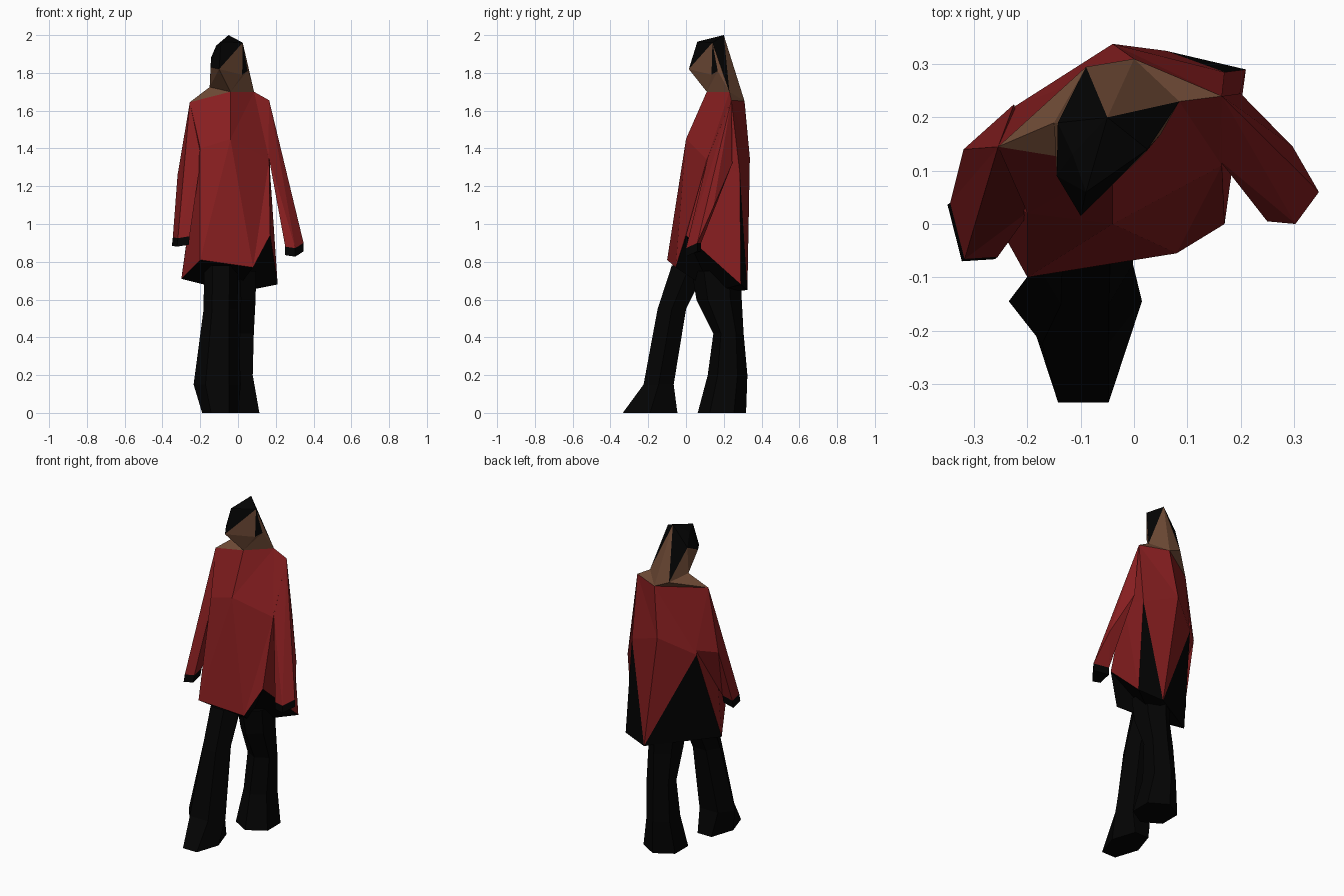
import bpy, bmesh, math

cube = bpy.data.objects.get("Cube")
if cube:
    bpy.data.objects.remove(cube)


def material(name, r, g, b):
    mat = bpy.data.materials.new(name)
    mat.use_nodes = True
    mat.diffuse_color = (r, g, b, 1)
    shader = mat.node_tree.nodes["Principled BSDF"]
    shader.inputs["Base Color"].default_value = (r, g, b, 1)
    shader.inputs["Roughness"].default_value = 0.9
    return mat


red = material("coat red", .24, .013, .014)
skin = material("brown skin", .16, .07, .037)
black = material("black cloth", .001, .001, .001)


def finish(name, bm, materials):
    bmesh.ops.recalc_face_normals(bm, faces=bm.faces)
    mesh = bpy.data.meshes.new(name)
    bm.to_mesh(mesh)
    bm.free()
    for mat in materials:
        mesh.materials.append(mat)
    obj = bpy.data.objects.new(name, mesh)
    bpy.context.collection.objects.link(obj)


def panels(name, points, materials, sections):
    """Fans of triangles between named landmarks; each section has one material."""
    bm = bmesh.new()
    verts = {}
    for mat, fans in sections:
        for fan in fans:
            keys = fan.split()
            for key in keys:
                if key not in verts:
                    verts[key] = bm.verts.new(points[key])
            for b, c in zip(keys[1:], keys[2:]):
                face = bm.faces.new([verts[keys[0]], verts[b], verts[c]])
                face.material_index = materials.index(mat)
    finish(name, bm, materials)


# Landmarks shared by the head and the coat
body = dict(
    top=(-.05, .2, 2), brow=(-.09, .06, 1.965), fringe=(-.1, .015, 1.82),
    temple=(-.145, .09, 1.83), crown_right=(-.115, .13, 1.945),
    ear=(-.143, .19, 1.88), sideburn=(.022, .135, 1.79),
    crown_left=(.025, .14, 1.96), cheek=(.05, .168, 1.81),
    throat=(-.04, .11, 1.7), jaw=(-.15, .19, 1.725),
    nape=(0, .31, 1.65), nape_right=(-.09, .295, 1.69), nape_left=(.085, .23, 1.7),
    shoulder_right=(-.255, .145, 1.645), shoulder_left=(.165, .24, 1.655),
    chest_right=(-.2, .02, 1.4), chest=(-.04, 0, 1.45), chest_left=(.165, .11, 1.34),
    back=(-.04, .338, 1.35), vent_right=(-.225, .22, 1.25), vent_left=(.17, .285, 1.27),
    hem_right=(-.2, -.1, .81), hem_front=(.08, -.055, .77), hem_left=(.17, 0, .94),
    tail_left=(.21, .29, .68), tail_back=(.06, .325, .65), tail_right=(-.3, .08, .71),
    seat=(-.02, .14, .64),
)

hair = [
    "top crown_right brow",
    "top brow crown_left",
    "brow crown_right temple fringe",
    "brow fringe crown_left",
    "top crown_left nape_left",
    "top nape_right ear crown_right",
    "crown_right ear temple",
    "crown_left sideburn cheek",
]
face_and_neck = [
    "fringe throat sideburn crown_left",
    "fringe temple jaw throat",
    "sideburn throat cheek",
    "cheek throat nape_left",
    "crown_left cheek nape_left",
    "top nape_left nape nape_right",
    "ear nape_right jaw",
    "ear jaw temple",
]
bare_shoulders = [
    "jaw shoulder_right throat",
    "jaw nape_right shoulder_right",
    "nape_right nape shoulder_right",
    "nape_left shoulder_left nape",
]
panels("head", body, [black, skin],
       [(black, hair), (skin, face_and_neck), (skin, bare_shoulders)])

coat_front = [
    "throat shoulder_right chest_right chest",
    "throat chest nape_left",
    "nape_left chest chest_left shoulder_left",
    "chest chest_right hem_right hem_front",
    "chest hem_front chest_left",
    "chest_left hem_front hem_left",
]
coat_sides = [
    "chest_left hem_left tail_left vent_left",
    "shoulder_left chest_left vent_left",
    "chest_right vent_right tail_right hem_right",
    "shoulder_right vent_right chest_right",
]
coat_back = [
    "shoulder_left vent_left back nape",
    "nape back vent_right shoulder_right",
    "back vent_left tail_back vent_right",
]
vents_and_underside = [
    "vent_left tail_left tail_back",
    "vent_right tail_back tail_right",
    "seat hem_right hem_front hem_left tail_left tail_back tail_right hem_right",
]
panels("coat", body, [red, black],
       [(red, coat_front), (red, coat_sides), (red, coat_back),
        (black, vents_and_underside)])

# Sleeves flowing out of the shoulders, ending in dark hands
sleeve = [
    "shoulder elbow outer front pit_front",
    "front inner pit_front",
    "shoulder pit_back elbow",
    "elbow pit_back rear outer",
    "pit_front inner rear pit_back",
    "shoulder pit_front pit_back",
]
hand = [
    "outer front tip_front tip_outer",
    "front inner tip_inner tip_front",
    "inner rear tip_rear tip_inner",
    "rear outer tip_outer tip_rear",
    "tip_outer tip_front tip_inner tip_rear",
]


def arm(name, reach, **points):
    for key in ("outer", "front", "inner", "rear"):
        points["tip_" + key] = [a + b for a, b in zip(points[key], reach)]
    panels(name, points, [red, black], [(red, sleeve), (black, hand)])


arm("right_arm", (-.005, -.004, -.045),
    shoulder=(-.255, .145, 1.645), elbow=(-.32, .14, 1.26),
    pit_front=(-.19, .03, 1.39), pit_back=(-.225, .225, 1.28),
    outer=(-.345, .04, .93), front=(-.318, -.066, .925),
    inner=(-.256, -.062, .935), rear=(-.27, .03, .94))
arm("left_arm", (0, 0, -.045),
    shoulder=(.165, .24, 1.655), elbow=(.298, .145, 1.09),
    pit_front=(.16, .12, 1.37), pit_back=(.2, .245, 1.32),
    outer=(.347, .06, .9), front=(.303, 0, .872),
    inner=(.25, .005, .88), rear=(.25, .08, .9))


def leg(name, phase, rings):
    """Six-sided tube through rings (x, y, z, half width, half depth)."""
    bm = bmesh.new()
    loops = []
    for x, y, z, w, d in rings:
        angles = [math.tau * (i + phase) / 6 for i in range(6)]
        loops.append([bm.verts.new((x + w * math.cos(a), y + d * math.sin(a), z))
                      for a in angles])
    for upper, lower in zip(loops, loops[1:]):
        for i in range(6):
            bm.faces.new((upper[i], upper[i - 1], lower[i - 1], lower[i]))
    bm.faces.new(loops[0])
    bm.faces.new(loops[-1])
    finish(name, bm, [black])


# Striding legs with flared cuffs
leg("front_leg", 0, [
    (-.09, .02, .78, .09, .11),
    (-.092, -.075, .55, .09, .087),
    (-.11, -.145, .15, .125, .092),
    (-.095, -.19, 0, .095, .167),
])
leg("back_leg", 0.5, [
    (.01, .16, .75, .1, .13),
    (.015, .175, .6, .09, .12),
    (.01, .225, .42, .085, .08),
    (0, .22, .2, .09, .105),
    (.005, .19, 0, .125, .128),
])
